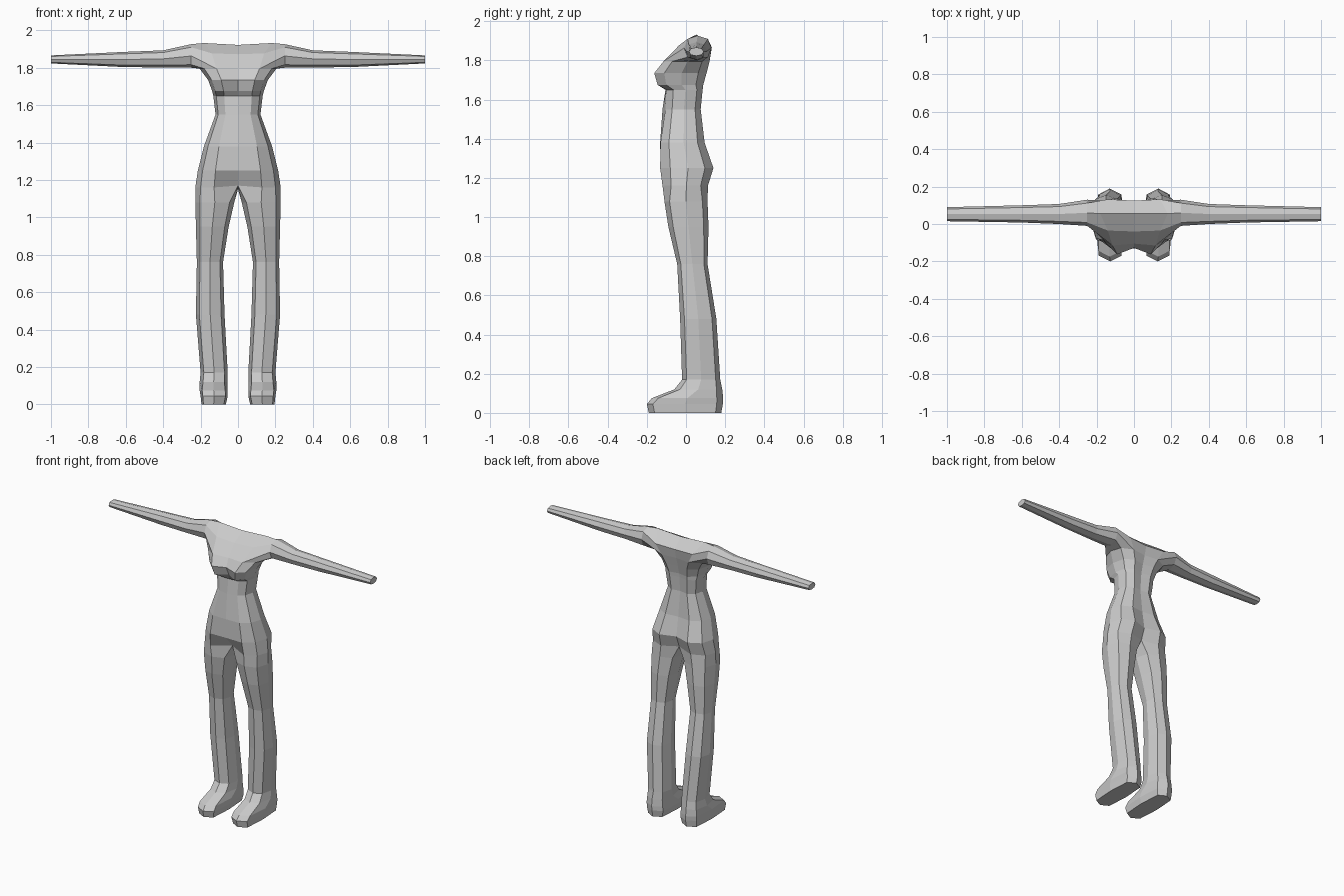
import bpy, bmesh
from math import sin, cos, pi

if "Cube" in bpy.data.objects:
    bpy.data.objects.remove(bpy.data.objects["Cube"])

bm = bmesh.new()


def verts(points):
    return [bm.verts.new(p) for p in points]


def bridge(a, b, closed=True):
    n = len(a)
    for i in range(n if closed else n - 1):
        j = (i + 1) % n
        bm.faces.new((a[i], a[j], b[j], b[i]))


def octagon(k, diag):
    # unit octagon corner, diagonals pushed out a little for fullness
    c, s = cos(k * pi / 4), sin(k * pi / 4)
    f = diag / 0.7071 if k % 2 else 1
    return c * f, s * f


def leg_ring(z, x0, x1, y0, y1, diag=0.76):
    pts = []
    for i in range(8):  # 1 = front, 3 = outer, 5 = back, 7 = inner
        c, s = octagon(i - 3, diag)
        pts.append(((x0 + x1) / 2 + c * (x1 - x0) / 2,
                    (y0 + y1) / 2 + s * (y1 - y0) / 2, z))
    return verts(pts)


def torso_points(z, w, yf, yb, yf0, yb0):
    # half outline from front centre round the side to back centre
    m, h = (yf + yb) / 2, (yb - yf) / 2
    return [(0, yf0, z), (0.56 * w, yf, z), (0.88 * w, m - 0.62 * h, z),
            (w, m + 0.05 * h, z), (0.88 * w, m + 0.68 * h, z),
            (0.5 * w, yb, z), (0, yb0, z)]


def arm_ring(x, y0, y1, z0, z1):
    pts = []
    for j in range(8):  # front, under, back, over
        c, s = octagon(j, 0.74)
        pts.append((x, (y0 + y1) / 2 - c * (y1 - y0) / 2,
                    (z0 + z1) / 2 - s * (z1 - z0) / 2))
    return verts(pts)


# foot and leg, sole to upper thigh
rings = [leg_ring(*r) for r in (
    (0.00, 0.065, 0.195, -0.19, 0.18, 0.84),
    (0.045, 0.055, 0.20, -0.20, 0.188, 0.84),
    (0.075, 0.055, 0.205, -0.175, 0.19, 0.82),
    (0.12, 0.055, 0.205, -0.06, 0.185),
    (0.17, 0.055, 0.20, -0.02, 0.175),
    (0.48, 0.072, 0.225, -0.03, 0.155),
    (0.76, 0.08, 0.22, -0.045, 0.11),
    (0.95, 0.05, 0.225, -0.09, 0.115),
    (1.08, 0.02, 0.228, -0.11, 0.11))]
bm.faces.new(rings[0])

# crotch ring, touching the centre plane
pts = torso_points(1.16, 0.228, -0.12, 0.112, 0, 0)
pts[0], pts[6] = (0, -0.06, 1.17), (0, 0.075, 1.17)
rings.append(verts(pts + [(0, 0.01, 1.15)]))
for a, b in zip(rings, rings[1:]):
    bridge(a, b)

# hips, waist, bust and armpit rows
strips = [rings[-1][:7]] + [verts(torso_points(*r)) for r in (
    (1.25, 0.215, -0.132, 0.14, -0.13, 0.105),
    (1.38, 0.182, -0.13, 0.095, -0.132, 0.085),
    (1.55, 0.12, -0.105, 0.075, -0.12, 0.065),
    (1.65, 0.132, -0.10, 0.085, -0.105, 0.072),
    (1.675, 0.138, -0.145, 0.088, -0.10, 0.075),
    (1.735, 0.16, -0.162, 0.105, -0.128, 0.09),
    (1.795, 0.205, -0.115, 0.12, -0.105, 0.108))]
for a, b in zip(strips, strips[1:]):
    bridge(a, b, False)

# upper chest, shoulder top and upper back
A = strips[-1]
f0, f1, t0, t1, b0, b1 = verts((
    (0, -0.04, 1.872), (0.14, -0.035, 1.877),
    (0, 0.055, 1.922), (0.18, 0.055, 1.932),
    (0, 0.125, 1.86), (0.14, 0.132, 1.865)))
centre, side = [A[0], f0, t0, b0, A[6]], [A[1], f1, t1, b1, A[5]]
bridge(centre, side, False)

# arm, growing from the shoulder opening to the wrist
arm = [A[1:6] + [b1, t1, f1]] + [arm_ring(*r) for r in (
    (0.25, -0.01, 0.13, 1.80, 1.926),
    (0.40, 0.0, 0.107, 1.802, 1.893),
    (0.60, 0.008, 0.10, 1.803, 1.885),
    (1.00, 0.015, 0.09, 1.823, 1.866))]
for a, b in zip(arm, arm[1:]):
    bridge(a, b)
bm.faces.new(arm[-1])

bmesh.ops.recalc_face_normals(bm, faces=bm.faces[:])
mesh = bpy.data.meshes.new("body")
bm.to_mesh(mesh)
bm.free()
body = bpy.data.objects.new("body", mesh)
bpy.context.collection.objects.link(body)

# other half
mirror = body.modifiers.new("mirror", 'MIRROR')
mirror.use_clip = True
mirror.merge_threshold = 0.001
